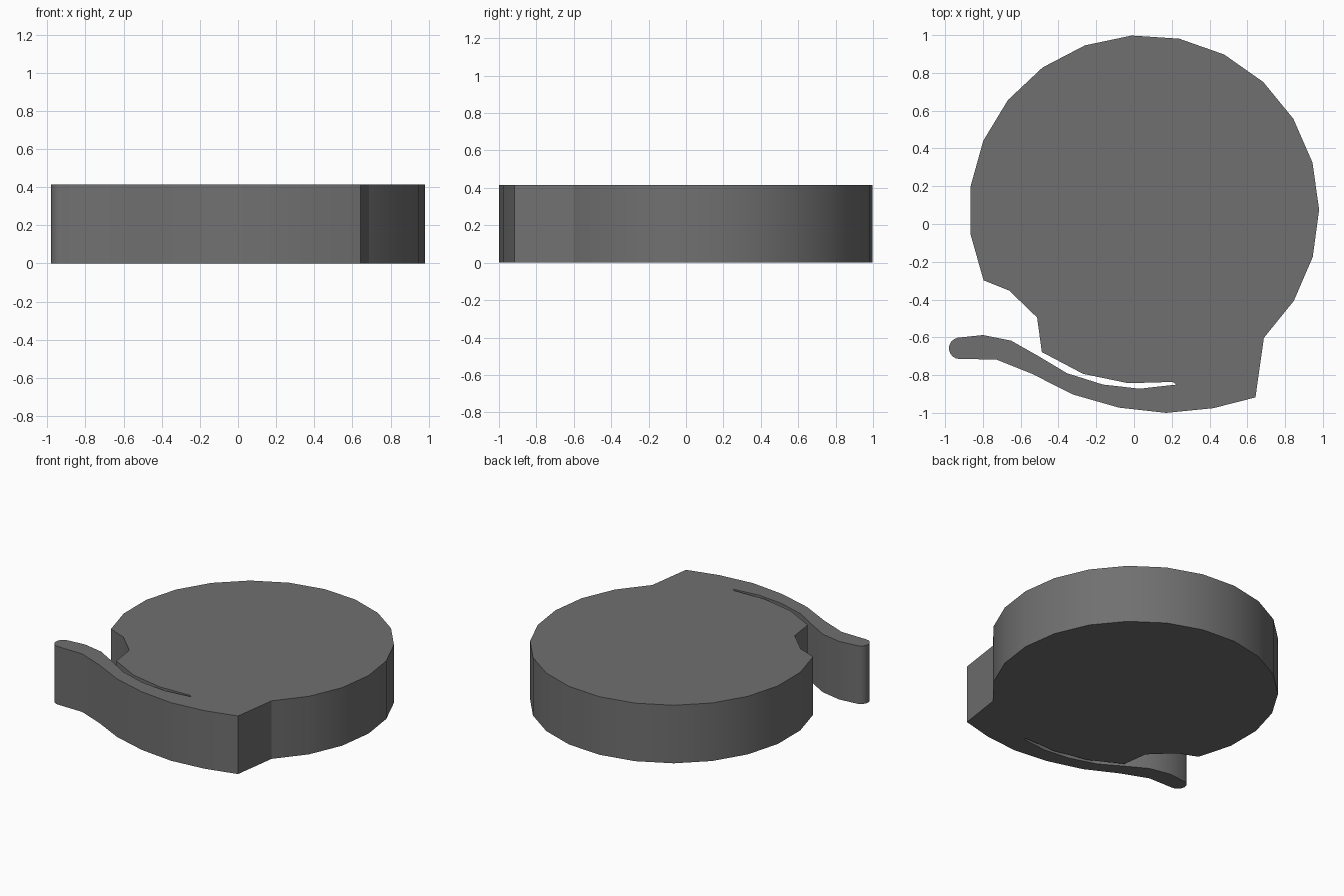
import bpy, bmesh
from math import cos, sin, radians

if "Cube" in bpy.data.objects:
    bpy.data.objects.remove(bpy.data.objects["Cube"])

HEIGHT = 0.415


def arc(cx, cy, r, start, end, steps):
    return [(cx + r * cos(radians(start + (end - start) * i / steps)),
             cy + r * sin(radians(start + (end - start) * i / steps)))
            for i in range(steps + 1)]


# Main disc rim: 16 steps of a 23-sided circle, anticlockwise
outline = arc(0.053, 0.073, 0.927, -46.8, 203.6, 16)
# Notch on the left and inner side of the slit
outline += [(-0.66, -0.353), (-0.513, -0.495), (-0.488, -0.678), (-0.27, -0.793),
            (-0.03, -0.843), (0.205, -0.836), (0.225, -0.85)]
# Inner side of the spring arm
outline += [(0.03, -0.872), (-0.165, -0.85), (-0.355, -0.79), (-0.505, -0.70),
            (-0.65, -0.618), (-0.80, -0.588)]
# Rounded arm tip
outline += arc(-0.923, -0.658, 0.057, 100, 270, 8)
# Outer side of the arm back to the square shoulder
outline += [(-0.73, -0.717), (-0.54, -0.793), (-0.325, -0.902), (-0.08, -0.972),
            (0.17, -1.0), (0.42, -0.975), (0.643, -0.918)]

# Extrude the outline into one solid plate
bm = bmesh.new()
base = bm.faces.new([bm.verts.new((x, y, 0)) for x, y in outline])
top = bmesh.ops.extrude_face_region(bm, geom=[base], use_keep_orig=True)
bmesh.ops.translate(bm, vec=(0, 0, HEIGHT),
                    verts=[g for g in top["geom"] if isinstance(g, bmesh.types.BMVert)])
bmesh.ops.recalc_face_normals(bm, faces=bm.faces)
mesh = bpy.data.meshes.new("disc_with_spring_arm")
bm.to_mesh(mesh)
bm.free()
plate = bpy.data.objects.new("disc_with_spring_arm", mesh)
bpy.context.collection.objects.link(plate)

# Dark grey finish
dark = bpy.data.materials.new("dark_grey")
dark.diffuse_color = (0.163, 0.163, 0.163, 1)
dark.use_nodes = True
dark.node_tree.nodes["Principled BSDF"].inputs["Base Color"].default_value = dark.diffuse_color
mesh.materials.append(dark)

bpy.context.view_layer.objects.active = plate
plate.select_set(True)
bpy.ops.object.shade_smooth_by_angle(angle=radians(30))
